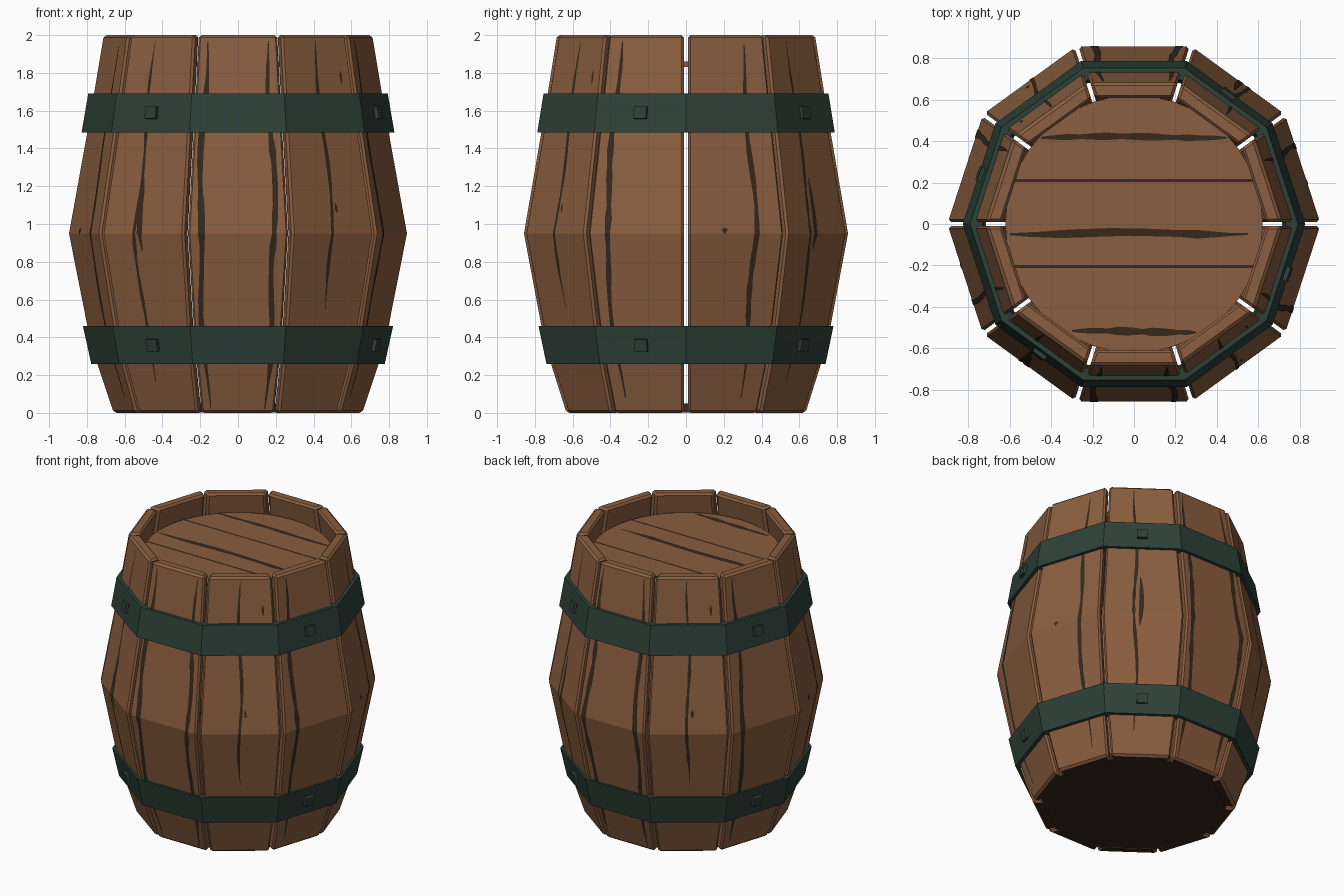
import bpy, bmesh, math, random
from mathutils import Matrix, Vector

if "Cube" in bpy.data.objects:
    bpy.data.objects.remove(bpy.data.objects["Cube"])
random.seed(4)

N = 10
COS, TAN = math.cos(math.pi / N), math.tan(math.pi / N)
# barrel profile: height, corner radius
PROFILE = [(0, .665), (.36, .785), (.95, .902), (1.58, .788), (2, .718)]


def mat(name, rgb):
    m = bpy.data.materials.new(name)
    m.diffuse_color = (*rgb, 1)
    m.use_nodes = True
    m.node_tree.nodes["Principled BSDF"].inputs["Base Color"].default_value = m.diffuse_color
    return m


WOOD = mat("brown_wood", (.255, .112, .050))
DARK = mat("dark_grain", (.036, .021, .012))
METAL = mat("green_black_metal", (.026, .053, .040))


def finish(name, bm, *mats):
    me = bpy.data.meshes.new(name)
    bm.to_mesh(me)
    bm.free()
    for m in mats:
        me.materials.append(m)
    ob = bpy.data.objects.new(name, me)
    bpy.context.collection.objects.link(ob)
    return ob


def radius(z):
    for (z0, r0), (z1, r1) in zip(PROFILE, PROFILE[1:]):
        if z <= z1:
            return r0 + (r1 - r0) * (z - z0) / (z1 - z0)
    return PROFILE[-1][1]


def loft(bm, loops):
    """Skin a list of closed loops and cap both ends."""
    rows = [[bm.verts.new(p) for p in loop] for loop in loops]
    n = len(rows[0])
    for a, b in zip(rows, rows[1:]):
        for i in range(n):
            j = (i + 1) % n
            bm.faces.new((a[i], a[j], b[j], b[i]))
    bm.faces.new(rows[0])
    bm.faces.new(rows[-1])
    bmesh.ops.recalc_face_normals(bm, faces=bm.faces)


def stave(k):
    bm = bmesh.new()
    loops = []
    for z, r in PROFILE:
        a = r * COS
        b = a - .075
        w, v = a * TAN - .010, b * TAN - .010
        loops.append([(a, -w, z), (a, w, z), (b, v, z), (b, -v, z)])
    loft(bm, loops)
    edges = [e for e in bm.edges if e.calc_face_angle(0) > .8]
    bmesh.ops.bevel(bm, geom=edges, offset=.014, segments=1, affect='EDGES')
    bm.normal_update()
    for f in bm.faces:
        f.material_index = int(f.normal.z < -.9)   # dark underside
    bm.transform(Matrix.Rotation(math.radians(18 + 36 * k), 4, 'Z'))
    finish(f"stave_{k}", bm, WOOD, DARK)


for k in range(N):
    stave(k)


# iron hoops: decagonal bands
def hoop(name, z0, r0, z1, r1):
    bm = bmesh.new()
    prof = [(r0 - .06, z0), (r0, z0), (r1, z1), (r1 - .06, z1)]
    rings = [[bm.verts.new((r * math.cos(i * math.tau / N), r * math.sin(i * math.tau / N), z))
              for r, z in prof] for i in range(N)]
    for i in range(N):
        a, b = rings[i], rings[(i + 1) % N]
        for j in range(4):
            bm.faces.new((a[j], b[j], b[(j + 1) % 4], a[(j + 1) % 4]))
    bmesh.ops.recalc_face_normals(bm, faces=bm.faces)
    finish(name, bm, METAL)
    # square rivets on four sides
    tilt = math.atan2((r1 - r0) * COS, z1 - z0)
    for n, deg in enumerate((-126, -18, 54, 162)):
        rb = bmesh.new()
        bmesh.ops.create_cube(rb, size=1, matrix=Matrix.Diagonal((.04, .07, .065, 1)))
        rb.transform(Matrix.Rotation(math.radians(deg), 4, 'Z')
                     @ Matrix.Translation(((r0 + r1) / 2 * COS, 0, (z0 + z1) / 2))
                     @ Matrix.Rotation(tilt, 4, 'Y'))
        finish(f"{name}_rivet_{n}", rb, METAL)


hoop("upper_hoop", 1.485, .828, 1.69, .793)
hoop("lower_hoop", .26, .777, .46, .821)


# lid and bottom discs
def disc(name, r, z0, z1, m):
    bm = bmesh.new()
    bmesh.ops.create_cone(bm, cap_ends=True, segments=40, radius1=r, radius2=r, depth=z1 - z0,
                          matrix=Matrix.Translation((0, 0, (z0 + z1) / 2)))
    finish(name, bm, m)


disc("lid", .622, 1.83, 1.86, WOOD)
disc("bottom", .60, .002, .05, DARK)


# painted wood grain: thin wavy ribbons
def ribbon(bm, params, place, width, wob):
    ph = random.uniform(0, 6)
    prev = None
    lo, hi = params[0], params[-1]
    for s in params:
        u = (s - lo) / (hi - lo)
        w = width / 2 * min(1, .25 + 5 * u, .25 + 5 * (1 - u)) * random.uniform(.65, 1.2)
        c = wob * math.sin(s * 7 + ph)
        row = [bm.verts.new(place(s, c - w)), bm.verts.new(place(s, c + w))]
        if prev:
            bm.faces.new((prev[0], prev[1], row[1], row[0]))
        prev = row


def steps(a, b, n, extra=()):
    return sorted({a + (b - a) * i / n for i in range(n + 1)} | {e for e in extra if a < e < b})


# stave angle, sideways offset, low end, high end, width
GRAIN = [(-90, -.205, .02, 1.97, .034), (-90, .195, .02, 1.97, .034),
         (-54, .0, .55, 1.97, .022), (-54, .19, 1.74, 1.81, .02), (-54, .04, 1.06, 1.11, .02),
         (-18, -.17, .08, 1.97, .034),
         (18, .11, .08, 1.95, .028), (18, -.06, .95, .98, .03),
         (54, -.05, .16, 1.97, .022), (54, -.02, .86, 1.25, .03)]
kinks = [z for z, _ in PROFILE]
bm = bmesh.new()
for turn in (0, 180):
    for deg, t, z0, z1, w in GRAIN:
        rot = Matrix.Rotation(math.radians(deg + turn), 3, 'Z')

        def place(z, c):
            r = radius(z)
            return rot @ Vector((r * COS + .003, (t + c) * r / .9, z))
        n = max(3, int((z1 - z0) * 14))
        ribbon(bm, steps(z0, z1, n, kinks), place, w, .012)
bmesh.ops.recalc_face_normals(bm, faces=bm.faces)
finish("stave_grain", bm, DARK)

# lid grain and plank seams
bm = bmesh.new()
for y, x0, x1, w, wob in [(.42, -.45, .45, .032, .004), (-.045, -.6, .55, .035, .006),
                          (-.52, -.3, .3, .035, .004), (.21, -.58, .58, 0, 0), (-.205, -.58, .58, 0, 0)]:
    if w:
        ribbon(bm, steps(x0, x1, 14), lambda x, c: Vector((x, y + c, 1.863)), w, wob)
    else:
        bm.faces.new([bm.verts.new((x, y + d, 1.863))
                      for x, d in ((x0, -.008), (x1, -.008), (x1, .008), (x0, .008))])
for f in bm.faces:
    f.normal_update()
    if f.normal.z < 0:
        f.normal_flip()
finish("lid_grain", bm, DARK)
